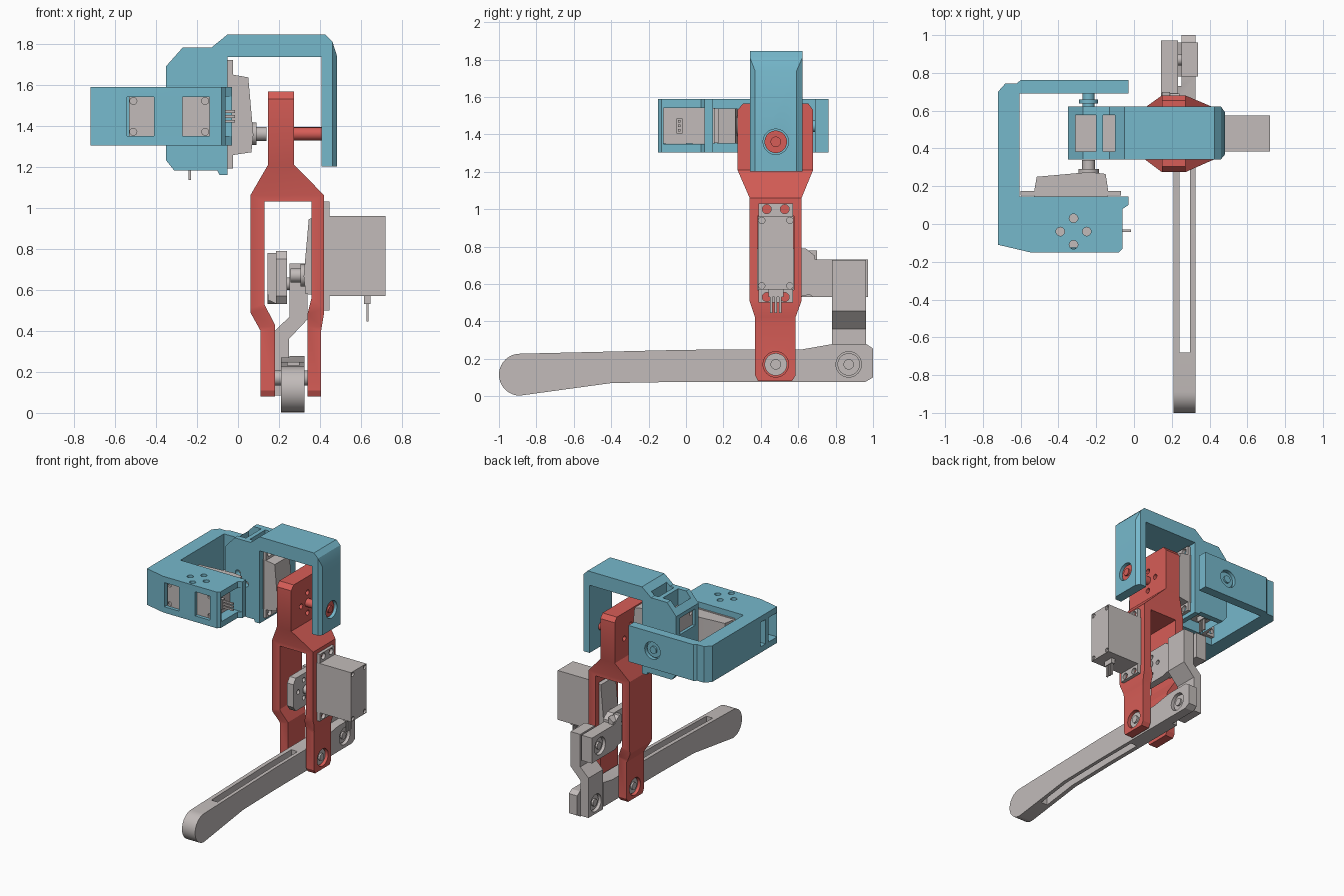
import bpy, bmesh, math
from mathutils import Matrix, Vector

old = bpy.data.objects.get("Cube")
if old:
    bpy.data.objects.remove(old, do_unlink=True)


def material(name, rgb):
    m = bpy.data.materials.new(name)
    m.use_nodes = True
    m.diffuse_color = (*rgb, 1)
    m.node_tree.nodes["Principled BSDF"].inputs["Base Color"].default_value = (*rgb, 1)
    return m


BLUE = material("light blue plastic", (0.18, 0.48, 0.60))
RED = material("red plastic", (0.68, 0.11, 0.095))
GREY = material("warm grey plastic", (0.54, 0.50, 0.49))
parts = []


def rect(a0, b0, a1, b1):
    return [(a0, b0), (a1, b0), (a1, b1), (a0, b1)]


def circle(a, b, r, n=32):
    return [(a + r * math.cos(2 * math.pi * i / n), b + r * math.sin(2 * math.pi * i / n))
            for i in range(n)]


def prism(name, pts, axis, lo, hi, mat=None, frame=None):
    """Extrude a flat outline along one axis."""
    place = {"x": lambda a, b, h: (h, a, b), "y": lambda a, b, h: (a, h, b),
             "z": lambda a, b, h: (a, b, h)}[axis]
    bm = bmesh.new()
    face = bm.faces.new([bm.verts.new(place(a, b, lo)) for a, b in pts])
    new = bmesh.ops.extrude_face_region(bm, geom=[face])["geom"]
    shift = Vector(place(0, 0, hi - lo))
    bmesh.ops.translate(bm, vec=shift, verts=[v for v in new if isinstance(v, bmesh.types.BMVert)])
    bmesh.ops.recalc_face_normals(bm, faces=bm.faces)
    me = bpy.data.meshes.new(name)
    bm.to_mesh(me)
    bm.free()
    if frame:
        me.transform(frame)
    ob = bpy.data.objects.new(name, me)
    bpy.context.collection.objects.link(ob)
    if mat:
        me.materials.append(mat)
        parts.append(ob)
    return ob


def combine(ob, tool, op="DIFFERENCE"):
    mod = ob.modifiers.new("cut", "BOOLEAN")
    mod.operation, mod.object, mod.solver = op, tool, "EXACT"
    bpy.context.view_layer.objects.active = ob
    bpy.ops.object.modifier_apply(modifier=mod.name)
    bpy.data.objects.remove(tool, do_unlink=True)


def cut(ob, pts, axis, lo, hi, frame=None):
    combine(ob, prism("cutter", pts, axis, lo, hi, None, frame))


def pivot(ob, name, axis, a, b, face, side, disc, pin):
    """Counterbored joint with a washer and a pin head inside."""
    def span(d0, d1):
        return sorted((face + side * d0, face + side * d1))
    cut(ob, circle(a, b, 0.068), axis, *span(-0.03, 0.02))
    prism(name + "_washer", circle(a, b, 0.06), axis, *span(-0.034, -0.02), disc)
    prism(name + "_pin", circle(a, b, 0.028), axis, *span(-0.034, -0.006), pin)


# Servo frames: local x is the shaft direction, z the long side
HIP = Matrix.Translation((-0.025, 0.48, 1.455))
KNEE = Matrix.Translation((0.42, 0.48, 0.765)) @ Matrix.Rotation(math.pi, 4, "Z")
COXA = Matrix(((0, 0, -1, -0.335), (1, 0, 0, 0.175), (0, -1, 0, 1.445), (0, 0, 0, 1)))


def servo(name, frame):
    body = prism(name + "_body", rect(-0.095, -0.195, 0.095, 0.195), "x", -0.3, -0.02, GREY, frame)
    for v in (-0.075, 0.075):
        for w in (-0.175, 0.175):
            cut(body, circle(v, w, 0.017, 16), "x", -0.32, -0.285, frame)
    flange = prism(name + "_flange", rect(-0.092, -0.265, 0.092, 0.265), "x", -0.025, 0, GREY, frame)
    for v in (-0.048, 0.048):
        for w in (-0.235, 0.235):
            cut(flange, circle(v, w, 0.024, 20), "x", -0.05, 0.05, frame)
    prism(name + "_gearcase", [(-0.01, -0.2), (0.09, -0.185), (0.1, -0.1), (0.075, 0.18), (-0.01, 0.195)],
          "y", -0.093, 0.093, GREY, frame)
    prism(name + "_boss", circle(0, -0.095, 0.055), "x", 0.08, 0.115, GREY, frame)
    prism(name + "_horn", circle(0, -0.095, 0.034), "x", 0.11, 0.165, GREY, frame)
    prism(name + "_socket", rect(-0.225, -0.235, -0.195, -0.19), "y", -0.04, 0.04, GREY, frame)
    for v in (-0.024, 0, 0.024):
        prism(name + "_wire", rect(-0.217, -0.32, -0.205, -0.23), "y", v - 0.007, v + 0.007, GREY, frame)


def housing(ob, frame):
    """Cavity, windows and screw holes for one servo."""
    cut(ob, rect(-0.097, -0.197, 0.097, 0.197), "x", -0.302, 0.02, frame)
    for u0, u1 in ((-0.285, -0.175), (-0.14, -0.075)):
        cut(ob, rect(u0, -0.096, u1, 0.096), "z", 0.15, 0.5, frame)
    cut(ob, rect(-0.295, -0.0965, -0.075, 0.0965), "z", -0.4, -0.15, frame)
    for w in (-0.13, 0.14):
        cut(ob, rect(-0.0955, w - 0.065, 0.0955, w + 0.065), "x", -0.5, -0.25, frame)
    for du, dw in ((0.07, 0), (-0.07, 0), (0, 0.07), (0, -0.07)):
        cut(ob, circle(-0.215 + du, dw - 0.015, 0.023, 20), "y", -0.2, -0.08, frame)


for label, frame in (("hip_servo", HIP), ("knee_servo", KNEE), ("coxa_servo", COXA)):
    servo(label, frame)

# Coxa bracket: U shape seen from above
coxa = prism("coxa_bracket", [
    (-0.72, -0.11), (-0.55, -0.15), (-0.08, -0.15), (-0.06, -0.13), (-0.06, 0.08), (-0.03, 0.1),
    (-0.03, 0.145), (-0.605, 0.145), (-0.605, 0.69), (-0.03, 0.69), (-0.03, 0.762), (-0.6, 0.762),
    (-0.62, 0.745), (-0.68, 0.745), (-0.72, 0.70)], "z", 1.302, 1.588, BLUE)
housing(coxa, COXA)
pivot(coxa, "coxa_joint", "y", -0.24, 1.445, 0.762, 1, BLUE, BLUE)
prism("coxa_axle", circle(-0.24, 1.445, 0.032), "y", 0.6, 0.71, BLUE)
prism("coxa_collar", circle(-0.24, 1.445, 0.05), "y", 0.638, 0.658, BLUE)

# Hip bracket: servo box with an arch over the upper leg
hip = prism("hip_bracket", [
    (-0.35, 1.23), (-0.31, 1.18), (-0.1, 1.18), (-0.09, 1.16), (-0.05, 1.16), (-0.05, 1.735),
    (0.408, 1.735), (0.408, 1.2), (0.482, 1.2), (0.482, 1.74), (0.46, 1.81), (0.425, 1.845),
    (-0.05, 1.845), (-0.13, 1.78), (-0.27, 1.78), (-0.35, 1.69)], "y", 0.3, 0.7, BLUE)
combine(hip, prism("plan", [
    (-0.5, 0.342), (0.46, 0.342), (0.483, 0.37), (0.483, 0.59), (0.46, 0.622), (-0.5, 0.622)],
    "z", 1, 2), "INTERSECT")
housing(hip, HIP)
pivot(hip, "hip_joint", "x", 0.48, 1.36, 0.482, 1, RED, RED)
prism("hip_axle", circle(0.48, 1.36, 0.032), "x", 0.25, 0.46, RED)

# Upper leg: front outline trimmed by the side outline
leg = prism("upper_leg", [
    (0.11, 0.08), (0.18, 0.08), (0.18, 0.43), (0.128, 0.53), (0.128, 1.03), (0.358, 1.03),
    (0.358, 0.56), (0.338, 0.48), (0.338, 0.08), (0.405, 0.08), (0.405, 0.4), (0.42, 0.49),
    (0.42, 1.06), (0.273, 1.21), (0.273, 1.565), (0.147, 1.565), (0.147, 1.21), (0.06, 1.06),
    (0.06, 0.49), (0.11, 0.4)], "y", 0.2, 0.8, RED)
combine(leg, prism("side", [
    (0.37, 0.11), (0.39, 0.07), (0.56, 0.07), (0.585, 0.11), (0.585, 0.42), (0.618, 0.51), (0.618, 1.06),
    (0.68, 1.21), (0.68, 1.53), (0.65, 1.57), (0.31, 1.57), (0.275, 1.53), (0.275, 1.21),
    (0.34, 1.06), (0.34, 0.51), (0.37, 0.42)], "x", -0.2, 0.8), "INTERSECT")
cut(leg, rect(0.383, 0.568, 0.577, 0.962), "x", 0.3, 0.5)
for dy, dz in ((0.08, 0), (-0.08, 0), (0, 0.08), (0, -0.08)):
    cut(leg, circle(0.48 + dy, 1.36 + dz, 0.02, 20), "x", 0.1, 0.3)
pivot(leg, "knee_left", "x", 0.48, 0.17, 0.405, 1, GREY, GREY)
pivot(leg, "knee_right", "x", 0.48, 0.17, 0.11, -1, GREY, GREY)
prism("knee_axle", circle(0.48, 0.17, 0.036), "x", 0.14, 0.375, GREY)

# Lower leg: long tapered bar with a slot and a narrow rear end
tip = [p for p in circle(-0.888, 0.115, 0.112, 40) if p[0] < -0.885]
foot = prism("lower_leg", tip + [
    (-0.4, 0.07), (0, 0.077), (0.96, 0.077), (1.0, 0.1), (1.0, 0.255), (0.965, 0.278),
    (0.78, 0.278), (0.62, 0.25), (0, 0.248)], "x", 0.21, 0.325, GREY)
cut(foot, rect(0.242, -0.68, 0.297, 0.32), "z", -0.2, 0.5)
cut(foot, rect(0.1, 0.73, 0.252, 1.2), "z", -0.2, 0.5)
pivot(foot, "foot_joint", "x", 0.87, 0.17, 0.325, 1, GREY, GREY)

# Push rod: cranked link between the lower leg and the servo arm
rod = prism("push_rod", [
    (0.18, 0.085), (0.248, 0.085), (0.248, 0.36), (0.338, 0.455), (0.338, 0.727), (0.252, 0.727),
    (0.252, 0.47), (0.18, 0.4)], "y", 0.78, 0.962, GREY)
pivot(rod, "rod_lower_joint", "x", 0.87, 0.17, 0.18, -1, GREY, GREY)
prism("rod_axle", circle(0.87, 0.63, 0.03), "x", 0.2, 0.28, GREY)

# Servo arm: head plate on the horn and a tail to the push rod
head = prism("servo_arm_head", [
    (0.35, 0.57), (0.38, 0.53), (0.6, 0.53), (0.69, 0.55), (0.69, 0.75), (0.64, 0.79),
    (0.38, 0.79), (0.35, 0.75)], "x", 0.185, 0.24, GREY)
for dy, dz in ((0.07, 0), (-0.07, 0), (0, 0.07), (0, -0.07)):
    cut(head, circle(0.48 + dy, 0.67 + dz, 0.018, 20), "x", 0.1, 0.3)
prism("servo_arm_rib", [(0.147, 0.55), (0.19, 0.53), (0.19, 0.78), (0.147, 0.75)],
      "y", 0.6, 0.7, GREY)
tail = prism("servo_arm_tail", [
    (0.6, 0.58), (0.68, 0.53), (0.972, 0.53), (0.972, 0.73), (0.69, 0.73), (0.63, 0.78), (0.6, 0.78)],
    "x", 0.143, 0.233, GREY)
pivot(tail, "arm_joint", "x", 0.87, 0.63, 0.143, -1, GREY, GREY)

# Keep flat faces crisp and round the cylinders
bpy.ops.object.select_all(action="DESELECT")
for ob in parts:
    ob.select_set(True)
bpy.context.view_layer.objects.active = parts[0]
bpy.ops.object.shade_smooth_by_angle(angle=math.radians(25))
